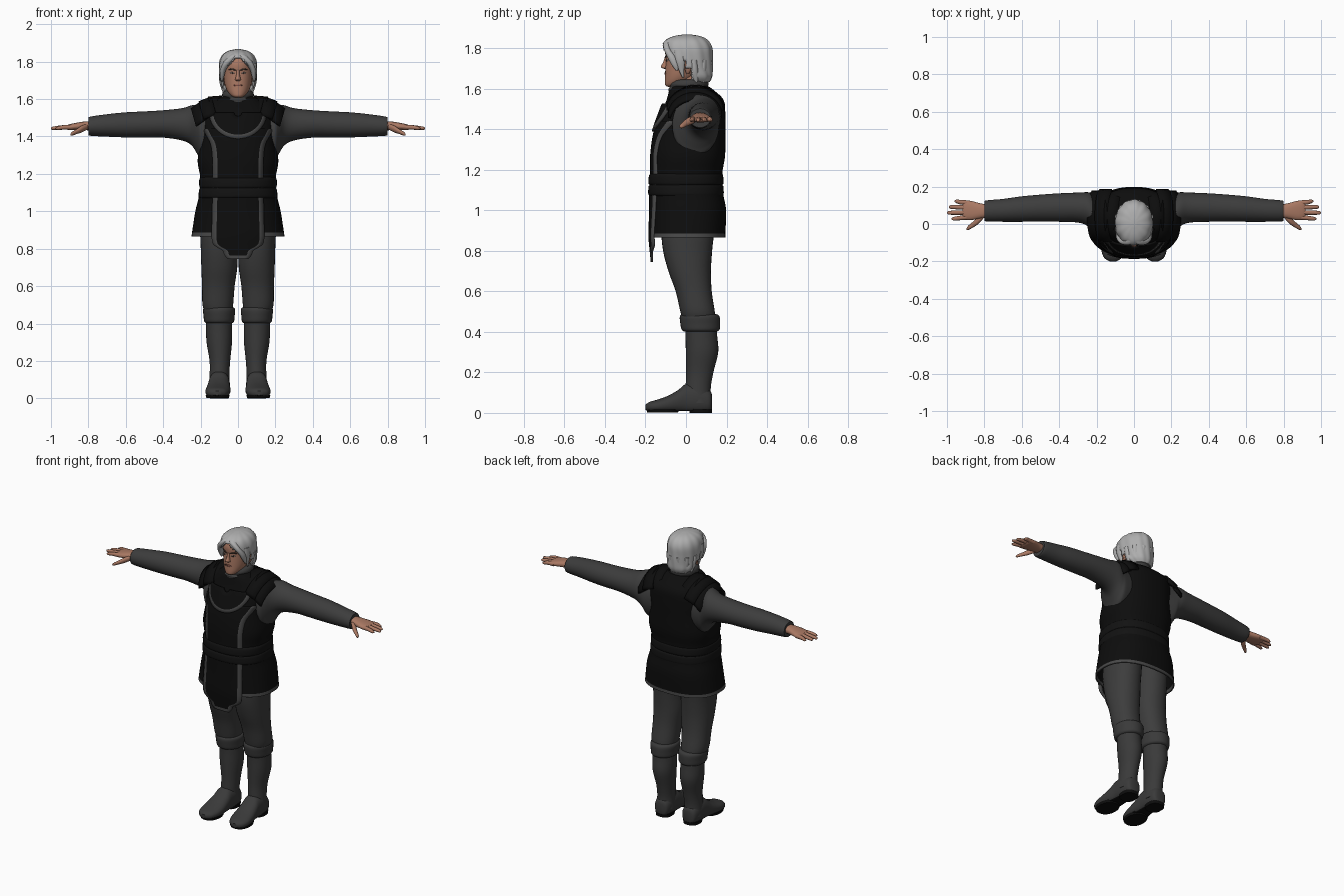
import bpy, bmesh, math


def material(name, rgb):
    m = bpy.data.materials.new(name)
    m.diffuse_color = (*rgb, 1)
    return m


BLACK = material("black_leather", (0.004, 0.004, 0.004))
BELT = material("belt_black", (0.006, 0.006, 0.006))
CLOTH = material("dark_grey_cloth", (0.046, 0.046, 0.046))
BOOT = material("boot_grey", (0.042, 0.042, 0.042))
TRIM = material("grey_trim", (0.065, 0.065, 0.065))
HAIR = material("silver_hair", (0.42, 0.42, 0.42))
SKIN = material("skin", (0.40, 0.19, 0.125))
LIP = material("lips", (0.27, 0.10, 0.075))
DARK = material("brow_brown", (0.06, 0.04, 0.03))
WHITE = material("eye_white", (0.45, 0.42, 0.40))


def finish(bm, name, mats, rule=None, mirror=False, thick=0, angle=45):
    bmesh.ops.recalc_face_normals(bm, faces=bm.faces[:])
    if rule:
        for f in bm.faces:
            f.material_index = rule(f.calc_center_median())
    me = bpy.data.meshes.new(name)
    bm.to_mesh(me)
    bm.free()
    for m in mats:
        me.materials.append(m)
    ob = bpy.data.objects.new(name, me)
    bpy.context.collection.objects.link(ob)
    bpy.ops.object.select_all(action='DESELECT')
    ob.select_set(True)
    bpy.context.view_layer.objects.active = ob
    bpy.ops.object.shade_smooth_by_angle(angle=math.radians(angle))
    if thick:
        s = ob.modifiers.new("thickness", 'SOLIDIFY')
        s.thickness, s.offset = thick, 0
    if mirror:
        ob.modifiers.new("mirror", 'MIRROR')
    return ob


def smooth(rows, sub):
    """Catmull-Rom interpolation of a list of number tuples."""
    out = []
    for i in range(len(rows) - 1):
        a, b, c, d = rows[max(i - 1, 0)], rows[i], rows[i + 1], rows[min(i + 2, len(rows) - 1)]
        for k in range(sub):
            t = k / sub
            out.append(tuple(0.5 * (2 * q + (r - p) * t + (2 * p - 5 * q + 4 * r - s) * t * t
                                    + (3 * q - p - 3 * r + s) * t ** 3) for p, q, r, s in zip(a, b, c, d)))
    return out + [rows[-1]]


def loft(name, axis, rows, mats, power=2, sub=4, n=32, caps=True, ripple=0, cut=None, floor=None, **kw):
    """Skin of (position, centre 1, centre 2, radius 1, radius 2) rings along an axis."""
    bm, rings = bmesh.new(), []
    for t, c1, c2, r1, r2 in smooth(rows, sub):
        ring = []
        for k in range(n):
            a = 2 * math.pi * k / n
            c, s = math.cos(a), math.sin(a)
            w = 1 + ripple * math.cos(12 * a + 18 * t)
            u = c1 + r1 * w * math.copysign(abs(c) ** (2 / power), c)
            v = c2 + r2 * w * math.copysign(abs(s) ** (2 / power), s)
            p = {'x': (t, u, v), 'y': (u, t, v), 'z': (u, v, t)}[axis]
            if floor is not None:
                p = (p[0], p[1], max(p[2], floor))
            ring.append(bm.verts.new(p))
        rings.append(ring)
    for a, b in zip(rings, rings[1:]):
        for k in range(n):
            bm.faces.new((a[k], a[(k + 1) % n], b[(k + 1) % n], b[k]))
    if caps:
        bm.faces.new(rings[0])
        bm.faces.new(rings[-1])
    if cut:
        bmesh.ops.delete(bm, geom=[f for f in bm.faces if cut(f.calc_center_median())], context='FACES')
    return finish(bm, name, mats, **kw)


def grid(name, pts, mats, **kw):
    bm = bmesh.new()
    v = [[bm.verts.new(p) for p in row] for row in pts]
    for a, b in zip(v, v[1:]):
        for k in range(len(a) - 1):
            bm.faces.new((a[k], a[k + 1], b[k + 1], b[k]))
    return finish(bm, name, mats, **kw)


def front(rows, power, x, z):
    """y of a lofted body's front surface."""
    z = min(max(z, rows[0][0]), rows[-1][0])
    for a, b in zip(rows, rows[1:]):
        if z <= b[0]:
            break
    t = (z - a[0]) / (b[0] - a[0])
    cy, rx, ry = (a[i] + (b[i] - a[i]) * t for i in (2, 3, 4))
    return cy - ry * (1 - min(abs(x) / rx, 0.97) ** power) ** (1 / power)


# Tunic with grey hem
tunic = [(.865, 0, .008, .245, .182), (.885, 0, .008, .242, .182), (1.0, 0, .012, .224, .182),
         (1.08, 0, .005, .205, .175), (1.18, 0, .005, .198, .170), (1.27, 0, .012, .212, .177),
         (1.38, 0, .020, .196, .170), (1.47, 0, .035, .196, .155), (1.54, 0, .045, .180, .138),
         (1.585, 0, .030, .130, .110), (1.61, 0, .020, .085, .085)]
TP = 2.4
loft("tunic", 'z', tunic, [BLACK, TRIM], TP, n=48, caps=False, thick=.008, rule=lambda c: int(c.z < .884))
body = smooth(tunic, 4)

# Belt with two raised bands
loft("belt", 'z', [(1.07, 0, .002, .205, .178), (1.08, 0, 0, .211, .186), (1.115, 0, 0, .208, .185),
                   (1.125, 0, 0, .203, .180), (1.135, 0, 0, .207, .185), (1.17, 0, 0, .207, .183),
                   (1.182, 0, .002, .199, .175)], [BELT], TP, n=48)

# Front panel hanging below the hem, bordered with trim
outline = [(1.44, .185), (1.40, .165), (1.36, .145), (1.30, .136), (1.20, .133), (1.10, .134),
           (.95, .138), (.84, .138), (.81, .115), (.79, .082), (.765, .072), (.745, .055)]
panel = []
for z, w in smooth(outline, 3):
    e = w - .026
    xs = [-w] + [-e + 2 * e * k / 8 for k in range(9)] + [w]
    panel.append([(x, front(body, TP, x, z) - .007 + max(0, .865 - z) * .1, z) for x in xs])


def half_width(z):
    for a, b in zip(outline, outline[1:]):
        if z >= b[0]:
            return b[1] + (a[1] - b[1]) * (z - b[0]) / (a[0] - b[0])
    return 0


grid("front_panel", panel, [BLACK, TRIM], thick=.010,
     rule=lambda c: int(abs(c.x) > half_width(c.z) - .022 or c.z < .762))

# Rounded chest yoke with trimmed edge
yoke = []
for r in (.02, .05, .08, .105, .130, .152):
    row = []
    for k in range(25):
        a = math.pi * (1 + k / 24)
        x, z = r * math.cos(a), 1.525 + .9 * r * math.sin(a)
        row.append((x, front(body, TP, x, z) - .016, z))
    yoke.append(row)
grid("chest_yoke", yoke, [BLACK, TRIM], thick=.010,
     rule=lambda c: int(math.hypot(c.x, (c.z - 1.525) / .9) > .131))

# Layered shoulder plates
for i, (x0, x1, z0, z1, ry) in enumerate([(.085, .160, 1.612, 1.606, .125), (.140, .208, 1.608, 1.582, .138),
                                          (.185, .248, 1.590, 1.545, .130)]):
    rows = []
    for t in (0, .5, 1):
        x, top = x0 + (x1 - x0) * t, z0 + (z1 - z0) * t
        rows.append([(x - .03 * (1 - math.cos(a)), .045 + ry * math.sin(a), top - .115 * (1 - math.cos(a)))
                     for a in [math.radians(-78 + 156 * k / 16) for k in range(17)]])
    grid(f"shoulder_plate_{i + 1}", rows, [BLACK], thick=.014, mirror=True)

# Sleeves
loft("sleeve", 'x', [(.14, .05, 1.42, .105, .140), (.195, .048, 1.42, .116, .150), (.22, .060, 1.44, .106, .130),
                     (.25, .080, 1.46, .090, .106), (.30, .088, 1.465, .080, .086), (.40, .088, 1.467, .076, .073),
                     (.50, .085, 1.464, .072, .070), (.60, .080, 1.462, .068, .067), (.70, .073, 1.459, .061, .060),
                     (.79, .070, 1.455, .056, .051), (.80, .070, 1.455, .048, .043)], [CLOTH], mirror=True)

# Hands
loft("palm", 'x', [(.77, .070, 1.456, .034, .026), (.82, .070, 1.457, .040, .023), (.87, .072, 1.453, .051, .019),
                   (.905, .075, 1.449, .051, .015), (.918, .075, 1.448, .040, .009)], [SKIN], 2.4, n=24, mirror=True)
for i, (y0, y1, tip) in enumerate([(.036, .028, .975), (.062, .060, 1.0), (.088, .091, .99), (.113, .121, .96)]):
    loft(f"finger_{i + 1}", 'x', [(.88, y0, 1.450, .013, .013), (.93, (y0 + y1) / 2, 1.449, .012, .012),
                                  (tip - .012, y1, 1.444, .010, .009), (tip, y1, 1.443, .003, .003)],
         [SKIN], n=12, mirror=True)
loft("thumb", 'x', [(.80, .050, 1.455, .015, .015), (.835, .018, 1.440, .020, .018), (.865, -.006, 1.425, .015, .013),
                    (.888, -.022, 1.414, .011, .010), (.896, -.028, 1.411, .003, .003)], [SKIN], n=12, mirror=True)

# Trousers
loft("trouser_leg", 'z', [(.455, .104, .065, .070, .080), (.50, .108, .057, .082, .085), (.60, .105, .038, .087, .089),
                          (.70, .100, .018, .096, .105), (.80, .100, .008, .099, .121), (.90, .099, .008, .102, .130),
                          (1.02, .09, .008, .090, .125)], [CLOTH], 2.15, mirror=True)

# Boots: shaft, folded cuff, foot with dark sole, heel
loft("boot_shaft", 'z', [(.05, .100, .065, .057, .062), (.12, .099, .060, .053, .062), (.20, .097, .068, .055, .067),
                         (.30, .100, .079, .068, .080), (.38, .101, .076, .070, .078), (.44, .101, .072, .070, .078)],
     [BOOT], mirror=True)
loft("boot_cuff", 'z', [(.402, .101, .072, .070, .082), (.412, .101, .072, .080, .094), (.440, .101, .070, .083, .098),
                        (.470, .101, .068, .086, .099), (.484, .101, .067, .080, .092), (.487, .101, .067, .068, .080)],
     [BOOT], mirror=True)
loft("boot_foot", 'y', [(.128, .100, .055, .025, .035), (.115, .100, .058, .046, .056), (.06, .100, .068, .056, .075),
                        (.0, .101, .068, .057, .074), (-.04, .103, .055, .061, .057), (-.09, .106, .042, .066, .042),
                        (-.14, .110, .034, .064, .032), (-.18, .112, .030, .048, .024), (-.20, .112, .028, .018, .012)],
     [BOOT, BLACK], 2.3, floor=.010, rule=lambda c: int(c.z < .016), mirror=True)
loft("boot_heel", 'z', [(0, .100, .072, .050, .055), (.02, .100, .072, .052, .057)], [BLACK], 2.6, sub=1, mirror=True)
loft("boot_sole", 'z', [(.002, .109, -.115, .060, .076), (.018, .109, -.115, .064, .082)], [BLACK], 2.2, sub=1, mirror=True)

# Neck and folded collar
loft("neck", 'z', [(1.56, 0, .02, .06, .065), (1.69, 0, .02, .055, .06)], [SKIN])
loft("collar", 'z', [(1.555, 0, .020, .115, .105), (1.585, 0, .016, .092, .101), (1.598, 0, .014, .090, .101),
                     (1.606, 0, .013, .082, .094), (1.622, 0, .014, .085, .098), (1.638, 0, .018, .080, .092),
                     (1.645, 0, .020, .068, .080)], [CLOTH])

# Head and facial features
skull = [(1.608, 0, -.070, .014, .014), (1.615, 0, -.066, .032, .035), (1.635, 0, -.043, .052, .061),
         (1.665, 0, -.020, .067, .083), (1.70, 0, -.004, .075, .098), (1.745, 0, .002, .079, .102),
         (1.79, 0, .004, .080, .106), (1.83, 0, .004, .062, .085), (1.848, 0, .004, .02, .03)]
loft("head", 'z', skull, [SKIN], 2.1)
face = smooth(skull, 4)
loft("nose", 'z', [(1.697, 0, -.098, .008, .008), (1.702, 0, -.103, .016, .017), (1.71, 0, -.104, .014, .020),
                   (1.73, 0, -.099, .009, .014), (1.755, 0, -.096, .008, .009)], [SKIN], n=16)
loft("ear", 'z', [(1.672, .076, .008, .004, .006), (1.69, .081, .010, .008, .014), (1.73, .086, .016, .010, .020),
                  (1.75, .083, .018, .004, .010)], [SKIN], n=16, mirror=True)


def feature(name, path, mat, offset, mirror):
    rows = [[(x, front(face, 2.1, x, z + s * h) - offset, z + s * h) for x, z, h in path] for s in (-1, 1)]
    grid(name, rows, [mat], thick=.004, mirror=mirror)


feature("brow", [(.012, 1.754, .002), (.03, 1.760, .004), (.05, 1.759, .002)], DARK, .003, True)
feature("eye", [(.019, 1.739, .001), (.03, 1.740, .005), (.043, 1.740, .001)], WHITE, .001, True)
feature("iris", [(.027, 1.740, .003), (.031, 1.740, .005), (.035, 1.740, .003)], DARK, .003, True)
feature("mouth", [(-.024, 1.673, .001), (-.01, 1.674, .005), (.01, 1.674, .005), (.024, 1.673, .001)], LIP, .003, False)

# Hair cap with a face opening, then swept locks
loft("hair_cap", 'z', [(1.635, 0, .065, .062, .050), (1.66, 0, .048, .084, .078), (1.70, 0, .014, .094, .114),
                       (1.75, 0, .008, .098, .120), (1.80, 0, .005, .096, .121), (1.835, 0, .003, .080, .104),
                       (1.855, 0, .005, .050, .068), (1.864, 0, .005, .012, .018)],
     [HAIR], n=96, ripple=.016, thick=.006,
     cut=lambda c: (c.y < 0 and c.z < 1.815 - .9 * max(0, abs(c.x) - .015)) or (c.z < 1.70 and c.y < .03))
loft("fringe_lock", 'z', [(1.855, .010, -.045, .008, .012), (1.835, .022, -.088, .020, .018),
                          (1.80, .052, -.093, .024, .018), (1.76, .078, -.072, .016, .022),
                          (1.72, .085, -.055, .011, .018), (1.69, .086, -.045, .003, .006)], [HAIR], n=16, mirror=True)
loft("side_lock", 'z', [(1.79, .086, -.030, .012, .030), (1.74, .090, -.028, .011, .024),
                        (1.69, .084, -.022, .008, .013), (1.655, .080, -.014, .003, .004)], [HAIR], n=16, mirror=True)
for i, a in enumerate((15, 45, 75)):
    c, s = math.sin(math.radians(a)), math.cos(math.radians(a))
    loft(f"nape_lock_{i + 1}", 'z', [(1.74, .088 * c, .01 + .105 * s, .018, .018), (1.69, .082 * c, .02 + .088 * s, .020, .018),
                                     (1.65, .076 * c, .03 + .070 * s, .014, .014), (1.63, .078 * c, .032 + .075 * s, .003, .003)],
         [HAIR], n=16, mirror=True)
